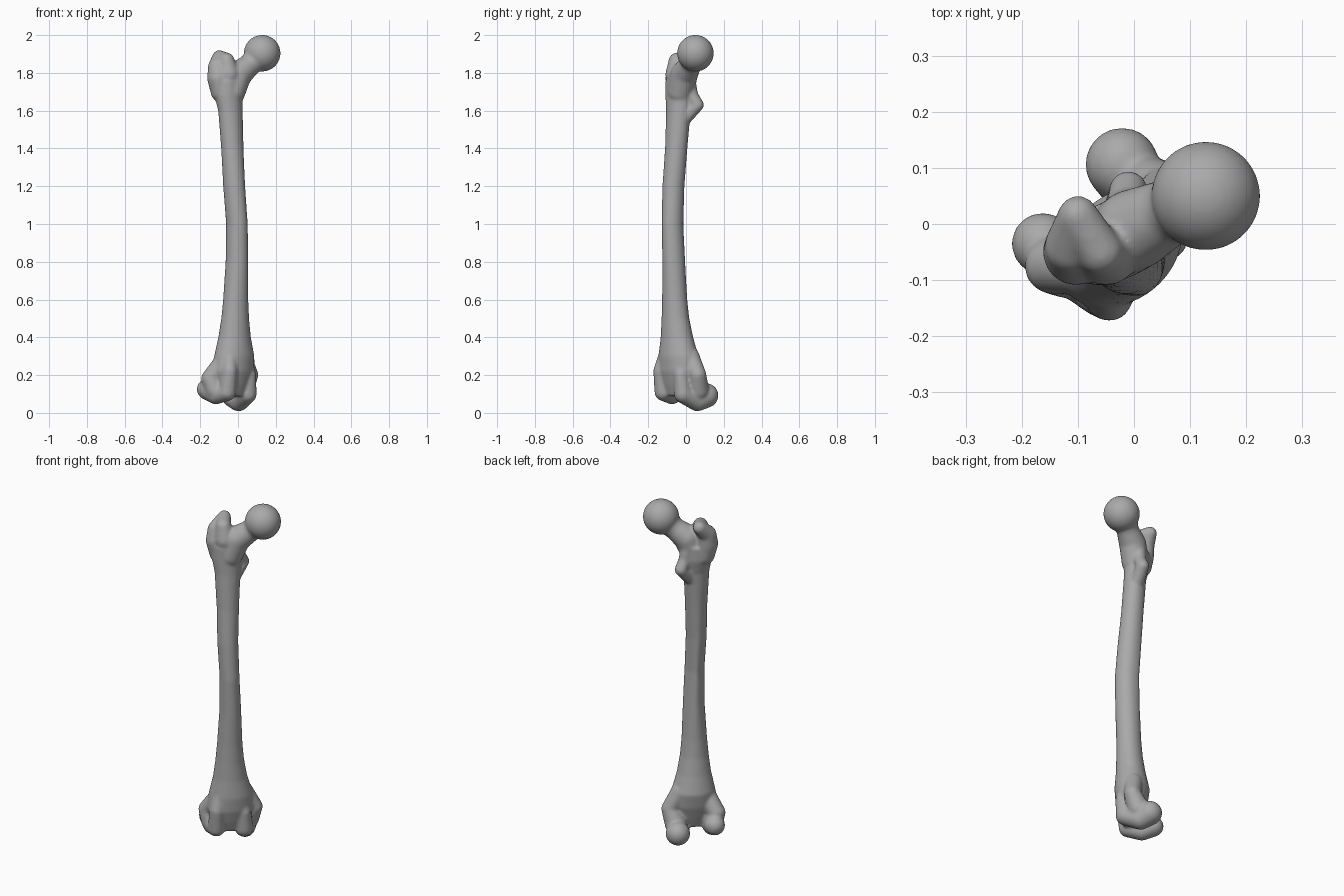
import bpy, bmesh, math
from mathutils import Vector, Matrix

if "Cube" in bpy.data.objects:
    bpy.data.objects.remove(bpy.data.objects["Cube"])

S = math.sqrt(0.5)
bm = bmesh.new()


def knee(u, a, z):
    """Point in the turned knee frame: u to the inner side, a to the front."""
    return Vector(((u + a) * S, (u - a) * S, z))


def lump(*beads):
    """Chain of overlapping balls, given as (point, radius)."""
    steps = 7
    for (p, r), (q, s) in zip(beads, beads[1:]):
        for i in range(steps + 1):
            t = i / steps
            spot = Matrix.Translation(Vector(p).lerp(Vector(q), t))
            bmesh.ops.create_icosphere(bm, subdivisions=3,
                                       radius=r + (s - r) * t, matrix=spot)


def shaft(rings, sides=32):
    """Loft of ovals (z, x, y, width radius, depth radius), ridged at the back."""
    loops = []
    for z, x, y, ru, ra in rings:
        ridge = 0.18 * max(0, 1 - abs(z - 1.0) / 0.6)
        loop = []
        for k in range(sides):
            t = math.tau * k / sides
            c, s = math.cos(t), math.sin(t)
            bump = 1 + ridge * max(0, -s) ** 8
            loop.append(bm.verts.new(knee(ru * c, ra * s * bump, z) + Vector((x, y, 0))))
        loops.append(loop)
    for lo, hi in zip(loops, loops[1:]):
        for k in range(sides):
            n = (k + 1) % sides
            bm.faces.new((lo[k], lo[n], hi[n], hi[k]))
    bm.faces.new(loops[0])
    bm.faces.new(loops[-1])


# Shaft, flaring at both ends
shaft([
    (0.09, -0.02, -0.046, 0.08, 0.045), (0.15, -0.02, -0.046, 0.105, 0.065),
    (0.22, -0.02, -0.044, 0.125, 0.085), (0.3, -0.02, -0.04, 0.118, 0.094),
    (0.4, -0.018, -0.048, 0.092, 0.08), (0.5, -0.015, -0.056, 0.077, 0.07),
    (0.6, -0.012, -0.06, 0.068, 0.065), (0.8, -0.005, -0.065, 0.058, 0.062),
    (1.0, -0.005, -0.072, 0.053, 0.06), (1.2, -0.02, -0.067, 0.056, 0.06),
    (1.4, -0.03, -0.052, 0.06, 0.058), (1.6, -0.04, -0.04, 0.07, 0.06),
    (1.68, -0.05, -0.035, 0.08, 0.068), (1.76, -0.05, -0.035, 0.08, 0.068),
])

# Ball head and neck
bmesh.ops.create_icosphere(bm, subdivisions=4, radius=0.097,
                           matrix=Matrix.Translation((0.128, 0.05, 1.904)))
lump(((0.11, 0.045, 1.89), 0.068), ((0.06, 0.02, 1.84), 0.06),
     ((0.0, -0.01, 1.79), 0.073), ((-0.03, -0.03, 1.7), 0.07))

# Large outer knob with its crest
lump(((-0.09, -0.045, 1.7), 0.055), ((-0.103, -0.05, 1.77), 0.06),
     ((-0.11, -0.04, 1.83), 0.05), ((-0.1, 0.015, 1.885), 0.036),
     ((-0.06, -0.05, 1.865), 0.042), ((-0.05, -0.05, 1.79), 0.06))

# Small rear knob
lump(((-0.02, 0.02, 1.74), 0.035), ((-0.015, 0.03, 1.68), 0.035),
     ((-0.01, 0.06, 1.63), 0.035), ((-0.025, -0.01, 1.56), 0.04))

# Outer knee knuckle and its side bulge
lump((knee(-0.11, 0.05, 0.3), 0.035), (knee(-0.125, 0.063, 0.22), 0.041),
     (knee(-0.125, 0.045, 0.11), 0.047), (knee(-0.135, -0.03, 0.095), 0.05),
     (knee(-0.14, -0.09, 0.125), 0.056))
lump((knee(-0.11, 0, 0.27), 0.05), (knee(-0.155, -0.05, 0.18), 0.051),
     (knee(-0.14, -0.03, 0.12), 0.055))

# Inner knee knuckle and its side bulge
lump((knee(0.01, 0.05, 0.27), 0.03), (knee(0.022, 0.06, 0.2), 0.038),
     (knee(0.025, 0.045, 0.1), 0.05), (knee(0.045, -0.04, 0.064), 0.056),
     (knee(0.06, -0.09, 0.092), 0.066))
lump((knee(0.03, 0, 0.3), 0.05), (knee(0.088, 0, 0.2), 0.046),
     (knee(0.06, -0.03, 0.12), 0.06))

bmesh.ops.recalc_face_normals(bm, faces=bm.faces)
mesh = bpy.data.meshes.new("thigh_bone")
bm.to_mesh(mesh)
bm.free()
bone = bpy.data.objects.new("thigh_bone", mesh)
bpy.context.collection.objects.link(bone)

# Bone colour
grey = (0.4, 0.4, 0.4, 1)
mat = bpy.data.materials.new("bone_grey")
mat.use_nodes = True
mat.diffuse_color = grey
mat.node_tree.nodes["Principled BSDF"].inputs["Base Color"].default_value = grey
mesh.materials.append(mat)

# Fuse all lumps into one smooth skin
fuse = bone.modifiers.new("fuse", "REMESH")
fuse.mode = "VOXEL"
fuse.voxel_size = 0.007
fuse.use_smooth_shade = True
soften = bone.modifiers.new("soften", "SMOOTH")
soften.factor = 0.5
soften.iterations = 10
